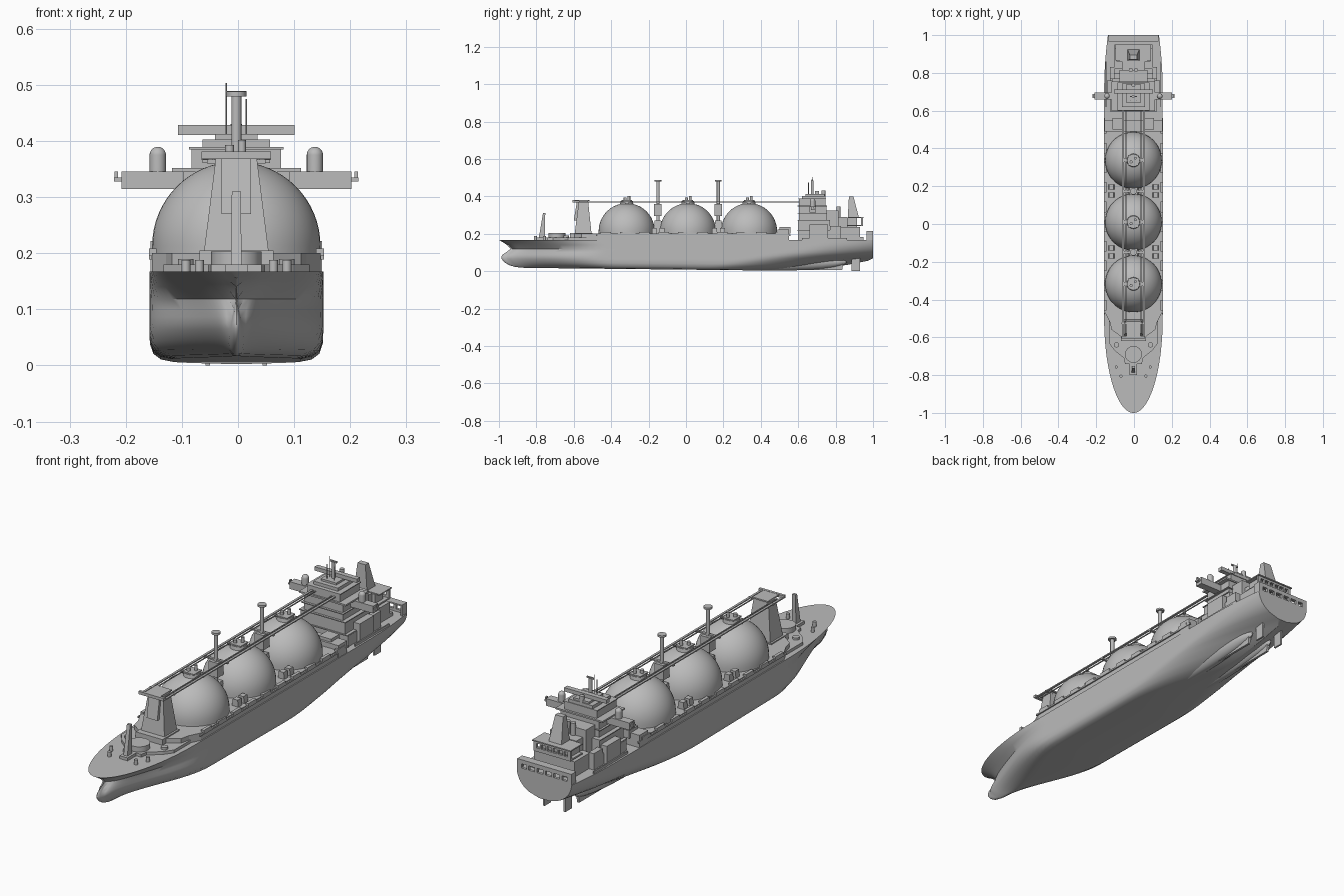
import bpy, bmesh, math
from mathutils import Matrix, Vector

if "Cube" in bpy.data.objects:
    bpy.data.objects.remove(bpy.data.objects["Cube"])

grey = bpy.data.materials.new("ship_grey")
grey.use_nodes = True
grey.diffuse_color = (0.5, 0.5, 0.5, 1)
grey.node_tree.nodes["Principled BSDF"].inputs["Base Color"].default_value = (0.5, 0.5, 0.5, 1)
CX = -0.003  # centreline


def finish(bm, name, smooth=False):
    bmesh.ops.recalc_face_normals(bm, faces=bm.faces)
    mesh = bpy.data.meshes.new(name)
    bm.to_mesh(mesh)
    bm.free()
    mesh.materials.append(grey)
    ob = bpy.data.objects.new(name, mesh)
    ob.location.x = CX
    bpy.context.collection.objects.link(ob)
    if smooth:
        bpy.ops.object.select_all(action='DESELECT')
        ob.select_set(True)
        bpy.context.view_layer.objects.active = ob
        bpy.ops.object.shade_smooth_by_angle(angle=math.radians(40))


def box(name, x, y, z, top=(1, 1), shift=0):
    """Box from (min, max) ranges; the top may be scaled and shifted along y."""
    bm = bmesh.new()
    bmesh.ops.create_cube(bm, size=1)
    for v in bm.verts:
        up = v.co.z > 0
        sx, sy = top if up else (1, 1)
        v.co = Vector(((x[0] + x[1]) / 2 + v.co.x * sx * (x[1] - x[0]),
                       (y[0] + y[1]) / 2 + v.co.y * sy * (y[1] - y[0]) + shift * up,
                       z[1] if up else z[0]))
    finish(bm, name)


def mid(name, w, y, z, **kw):
    box(name, (-w, w), y, z, **kw)


def pair(name, x, y, z, **kw):
    box("left_" + name, x, y, z, **kw)
    box("right_" + name, (-x[1], -x[0]), y, z, **kw)


def open_wall(name, w, y, z, sill, head, count):
    """Wall with a row of openings, made from two bands and the pillars between."""
    mid(name + "_lower", w, y, (z[0], sill))
    mid(name + "_upper", w, y, (head, z[1]))
    pitch = 2 * w / (count + .5)
    for i in range(count + 1):
        x = -w + pitch * (i + .25)
        r = pitch * (.25 if i in (0, count) else .14)
        box(name + "_pillar", (x - r, x + r), y, (sill, head))


def post(name, x, y, z, r, r2=None, n=16):
    bm = bmesh.new()
    bmesh.ops.create_cone(bm, cap_ends=True, segments=n, radius1=r, radius2=r if r2 is None else r2,
                          depth=z[1] - z[0], matrix=Matrix.Translation((x, y, (z[0] + z[1]) / 2)))
    finish(bm, name, True)


def dome(name, x, y, z, r, skirt, n=48):
    """Lathe of a cylinder skirt and a hemisphere."""
    bm = bmesh.new()
    arc = [(r, -skirt)] + [(r * math.cos(a * math.pi / 32), r * math.sin(a * math.pi / 32)) for a in range(17)]
    vs = [bm.verts.new((x + px, y, z + pz)) for px, pz in arc]
    es = [bm.edges.new(p) for p in zip(vs, vs[1:])]
    bmesh.ops.spin(bm, geom=vs + es, cent=(x, y, z), axis=(0, 0, 1), angle=2 * math.pi, steps=n)
    bmesh.ops.remove_doubles(bm, verts=bm.verts, dist=1e-5)
    finish(bm, name, True)


def prism(name, pts, z):
    """Mirrored deck plan, extruded upward."""
    bm = bmesh.new()
    f = bm.faces.new([bm.verts.new((x, y, z[0])) for x, y in pts + [(-x, y) for x, y in reversed(pts)]])
    up = bmesh.ops.extrude_face_region(bm, geom=[f])["geom"]
    bmesh.ops.translate(bm, vec=(0, 0, z[1] - z[0]), verts=[v for v in up if isinstance(v, bmesh.types.BMVert)])
    finish(bm, name)


def clamp(t):
    return min(max(t, 0), 1)


def step(t):
    t = clamp(t)
    return t * t * (3 - 2 * t)


def ellipse(t):
    return math.sqrt(1 - (1 - clamp(t)) ** 2)


# Hull waterlines: z, half beam, bow y, bow fullness, bulb, stern y, transom half width
LINES = [(.008, .115, -.86, 0, .004, .52, 0), (.012, .135, -.91, .02, .008, .6, 0),
         (.022, .148, -.945, .06, .013, .72, 0), (.04, .154, -.972, .14, .015, .86, 0),
         (.06, .155, -.986, .22, .015, .97, 0), (.072, .155, -.988, .27, .013, 1, .025),
         (.085, .155, -.982, .33, .01, 1, .075), (.1, .155, -.962, .42, .006, 1, .1),
         (.118, .155, -.938, .54, .003, 1, .118), (.14, .155, -.957, .76, 0, 1, .129),
         (.155, .155, -.98, .9, 0, 1, .133), (.167, .155, -1, 1, 0, 1, .135)]


def half_beam(y, line):
    z, w, yb, k, bulb, ye, wt = line
    bow = k * ellipse((y - yb - .04 * (1 - k)) / .5) + (1 - k) * step((y - yb - .04 * (1 - k)) / .5)
    width = bulb * ellipse((y - yb) / .06) + (w - bulb) * bow
    run = .1 + .6 * step((z - .01) / .13)
    return width - (width - wt) * clamp((y - run) / (ye - run)) ** 2


bm = bmesh.new()
N = 72
rows = {1: [], -1: []}
for line in LINES:
    z, yb, ye = line[0], line[2], line[5]
    trim = .011 * (1 - step(z / .12))
    for side in rows:
        row = []
        for i in range(N + 1):
            y = yb + (ye - yb) * (.5 - .5 * math.cos(math.pi * i / N))
            row.append(bm.verts.new((side * max(half_beam(y, line), 0), y, z - trim * y)))
        rows[side].append(row)
for side in rows:
    for a, b in zip(rows[side], rows[side][1:]):
        for i in range(N):
            bm.faces.new((a[i], a[i + 1], b[i + 1], b[i]))
for k in (0, -1):  # bottom and deck
    for i in range(N):
        bm.faces.new((rows[1][k][i], rows[1][k][i + 1], rows[-1][k][i + 1], rows[-1][k][i]))
for k in range(len(LINES) - 1):  # transom
    bm.faces.new((rows[1][k][N], rows[1][k + 1][N], rows[-1][k + 1][N], rows[-1][k][N]))
bmesh.ops.remove_doubles(bm, verts=bm.verts, dist=1e-5)
finish(bm, "hull", True)

# Twin faired skegs and rudders
for s in (-1, 1):
    bm = bmesh.new()
    bmesh.ops.create_uvsphere(bm, u_segments=24, v_segments=16, radius=1, matrix=Matrix.Translation(
        (s * .052, .5, .048)) @ Matrix.Diagonal((.036, .36, .045, 1)))
    finish(bm, "skeg_fairing", True)
pair("skeg_fin", (.047, .057), (.6, .835), (.006, .08), top=(2, 1.1))
pair("rudder", (.047, .055), (.885, .93), (0, .1))

# Raised decks
prism("forecastle_deck", [(.13, -.48), (.13, -.63), (.1, -.67), (.05, -.71), (.045, -.74)], (.16, .18))
prism("cargo_deck", [(.15, .55), (.15, -.47), (.125, -.52), (.115, -.56), (.06, -.6)], (.16, .2))
mid("aft_cargo_bulkhead", .153, (.49, .55), (.16, .222))
pair("aft_deck_locker", (.05, .11), (.5, .56), (.2, .235))
pair("side_walkway", (.15, .156), (-.48, .56), (.189, .196))
for i in range(10):
    y = -.43 + i * .104
    pair(f"side_pipe_rack_{i}", (.142, .156), (y - .028, y + .028), (.196, .208))

# Cargo tanks with cap fittings
TANKS = (-.317, .01, .337)
for i, y in enumerate(TANKS):
    dome(f"cargo_tank_{i}", 0, y, .213, .15, .03)
    post(f"tank_cap_{i}", 0, y, (.355, .374), .036, .033, 24)
    mid(f"tank_cap_platform_{i}", .028, (y - .028, y + .028), (.374, .379))
    post(f"tank_valve_{i}", .01, y + .012, (.378, .402), .007)
    post(f"tank_hatch_{i}", -.012, y - .008, (.378, .393), .008)
    pair(f"walkway_bracket_{i}", (.03, .052), (y - .01, y + .01), (.36, .367))

# Vent masts and deck boxes between the tanks
for i, y in enumerate((-.15, .173)):
    mid(f"mast_base_{i}", .03, (y - .025, y + .025), (.19, .27), top=(.7, .7))
    mid(f"mast_house_{i}", .022, (y - .02, y + .02), (.295, .36))
    post(f"vent_mast_{i}", 0, y, (.26, .485), .009)
    post(f"vent_mast_cap_{i}", 0, y, (.479, .488), .018)
    mid(f"walkway_cross_beam_{i}", .06, (y - .006, y + .006), (.361, .367))
    for dy in (-.02, .022):
        pair(f"deck_box_{i}", (.1, .134), (y + dy - .013, y + dy + .013), (.19, .23), top=(.7, 1))

# Overhead walkways
pair("overhead_walkway", (.05, .06), (-.6, .62), (.367, .372))
pair("overhead_pipe", (.038, .042), (-.58, .62), (.366, .37))

# Forward tower with its open frame head
mid("tower_foundation", .066, (-.62, -.5), (.18, .205))
mid("forward_tower", .058, (-.595, -.505), (.2, .374), top=(.62, .55), shift=.002)
mid("tower_door_panel", .026, (-.6, -.57), (.27, .368), shift=.016)
mid("tower_platform", .038, (-.6, -.515), (.374, .38))
mid("tower_front_beam", .062, (-.606, -.594), (.368, .381))
mid("tower_rear_beam", .062, (-.53, -.522), (.366, .373))
post("winch_house", 0, -.69, (.17, .203), .045, .045, 16)

# Foremast, bollards and mooring drums
mid("foremast", .0095, (-.79, -.755), (.16, .31), top=(.85, .35), shift=.014)
mid("foremast_foot", .02, (-.8, -.74), (.16, .18))
for s in (-1, 1):
    for x, y in ((.066, -.805), (.09, -.757)):
        post("bollard", s * x, y, (.16, .188), .008)
    post("mooring_drum", s * .09, -.64, (.175, .19), .014)

# Accommodation block
mid("lower_house", .125, (.6, .8), (.16, .215))
mid("middle_house", .11, (.6, .77), (.2, .27))
mid("upper_house", .095, (.605, .75), (.265, .345))
mid("aft_house", .075, (.74, .815), (.2, .325))
pair("side_house", (.1, .14), (.66, .76), (.16, .25))
pair("stair_house", (.1, .125), (.77, .83), (.16, .24))
for i, z in enumerate((.215, .27, .305)):
    mid(f"house_ledge_{i}", .124 - i * .01, (.595, .785 - i * .015), (z, z + .004))
mid("bridge_deck", .115, (.597, .755), (.345, .352))
mid("wheelhouse", .08, (.605, .745), (.352, .385))
mid("wheelhouse_roof", .084, (.602, .748), (.385, .389))
mid("upper_lookout", .06, (.62, .745), (.389, .403))
mid("lookout_top", .038, (.64, .74), (.403, .412))
mid("signal_beam", .104, (.69, .712), (.411, .428))
pair("bridge_wing", (.09, .205), (.66, .695), (.314, .346))
pair("wing_end_platform", (.2, .218), (.668, .688), (.328, .335))
pair("wing_end_light", (.211, .217), (.672, .684), (.333, .346))
for s in (-1, 1):
    dome("wing_radome", s * .14, .677, .375, .0145, .035, 20)
    post("antenna", s * .018, .655, (.4, .475), .0015, n=6)
post("radar_mast", 0, .675, (.4, .485), .008)
mid("radar_scanner", .018, (.672, .678), (.482, .489))
post("whip_antenna", -.018, .675, (.41, .503), .0015, n=6)
post("satellite_post", 0, .735, (.4, .43), .01)

# Engine casing, funnel and exhaust pipes
mid("engine_casing", .06, (.79, .86), (.16, .29))
mid("casing_house", .1, (.82, .93), (.16, .235))
open_wall("aft_gallery", .09, (.935, .945), (.245, .287), .256, .276, 6)
mid("gallery_core", .075, (.86, .915), (.23, .287))
mid("gallery_floor", .09, (.86, .945), (.24, .247))
mid("gallery_roof", .094, (.865, .95), (.285, .29))
mid("funnel", .032, (.865, .925), (.285, .4), top=(.6, .4), shift=-.012)
for s in (-1, 1):
    post("exhaust_pipe", s * .014, .815, (.28, .345), .011)

# Stern bulwark with mooring openings
open_wall("stern_bulwark", .133, (.988, 1), (.16, .214), .178, .197, 6)
mid("stern_canopy", .133, (.965, 1), (.209, .215))
pair("bulwark_end", (.127, .133), (.965, 1), (.16, .214))
pair("mooring_winch", (.06, .1), (.92, .95), (.16, .182))
pair("aft_rail", (.142, .147), (.62, .86), (.16, .178))
